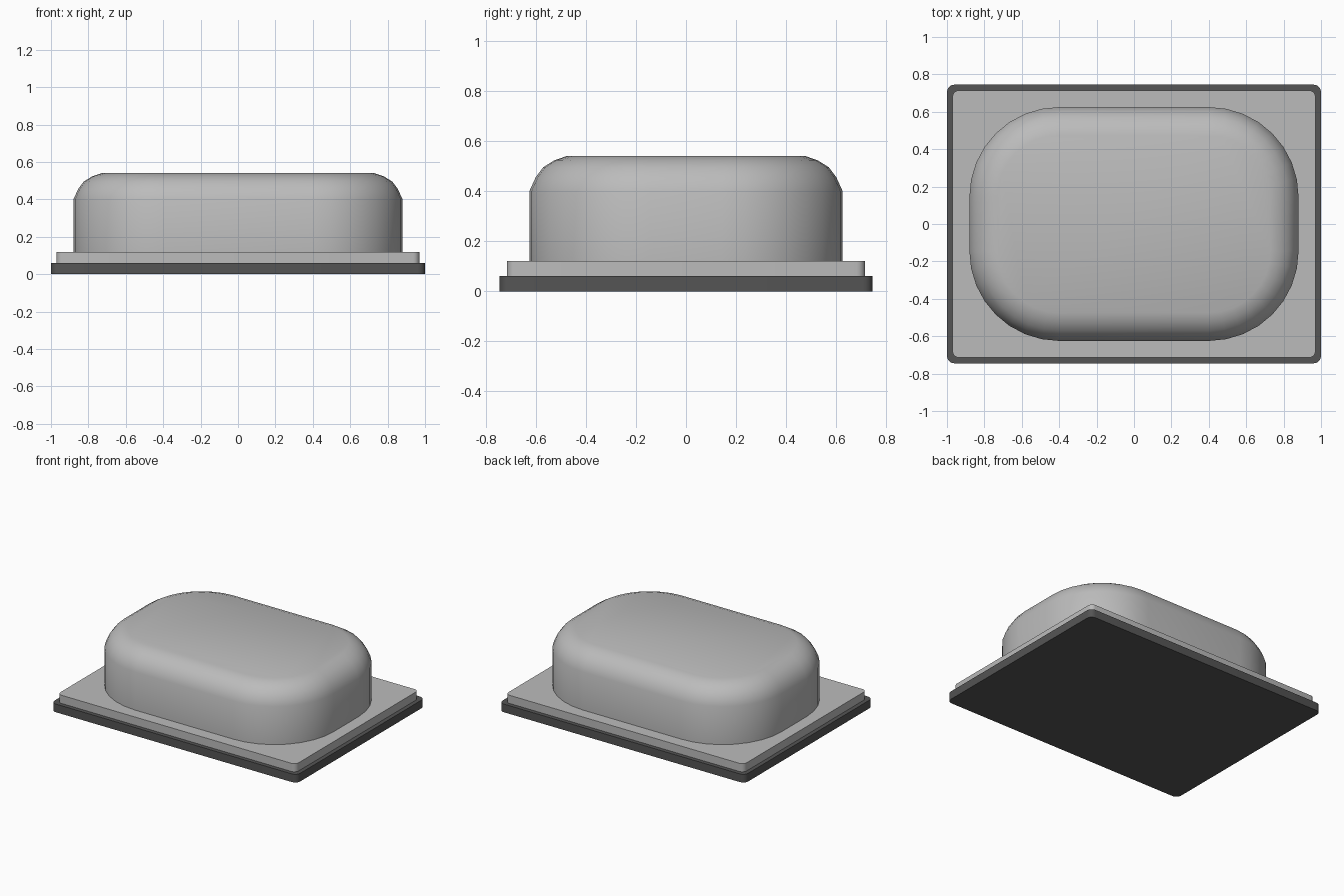
import bpy, bmesh, math

if "Cube" in bpy.data.objects:
    bpy.data.objects.remove(bpy.data.objects["Cube"])


def make_material(name, value):
    mat = bpy.data.materials.new(name)
    mat.use_nodes = True
    colour = (value, value, value, 1)
    mat.diffuse_color = colour
    mat.node_tree.nodes["Principled BSDF"].inputs["Base Color"].default_value = colour
    return mat


def rounded_ring(bm, half_x, half_y, radius, z, segments):
    """Ring of vertices around a rounded rectangle."""
    ring = []
    for corner, (sx, sy) in enumerate(((1, 1), (-1, 1), (-1, -1), (1, -1))):
        for i in range(segments + 1):
            a = math.pi / 2 * (corner + i / segments)
            ring.append(bm.verts.new((sx * (half_x - radius) + radius * math.cos(a),
                                      sy * (half_y - radius) + radius * math.sin(a), z)))
    return ring


def rounded_block(name, half_x, half_y, radius, profile, segments, mat, sharp_angle):
    """Loft of rounded rectangles; profile is a list of (inset, z)."""
    bm = bmesh.new()
    rings = [rounded_ring(bm, half_x - d, half_y - d, radius - d, z, segments)
             for d, z in profile]
    for low, high in zip(rings, rings[1:]):
        for i in range(len(low)):
            j = (i + 1) % len(low)
            bm.faces.new((low[i], low[j], high[j], high[i]))
    bm.faces.new(rings[0][::-1])
    bm.faces.new(rings[-1])
    mesh = bpy.data.meshes.new(name)
    bm.to_mesh(mesh)
    bm.free()
    mesh.materials.append(mat)
    obj = bpy.data.objects.new(name, mesh)
    bpy.context.collection.objects.link(obj)
    bpy.ops.object.select_all(action="DESELECT")
    obj.select_set(True)
    bpy.context.view_layer.objects.active = obj
    bpy.ops.object.shade_smooth_by_angle(angle=math.radians(sharp_angle))
    return obj


dark = make_material("dark grey", 0.09)
light = make_material("light grey", 0.5)

# Dark bottom tray and lighter plate on it
rounded_block("base_tray", 1.0, 0.745, 0.04, [(0, 0), (0, 0.06)], 5, dark, 30)
rounded_block("upper_plate", 0.97, 0.715, 0.035, [(0, 0.06), (0, 0.12)], 5, light, 30)

# Domed cover with softened top edge
rounded_block("domed_cover", 0.88, 0.625, 0.48,
              [(0, 0.12), (0, 0.40), (0.025, 0.455), (0.055, 0.495),
               (0.10, 0.523), (0.15, 0.54)], 8, light, 45)
